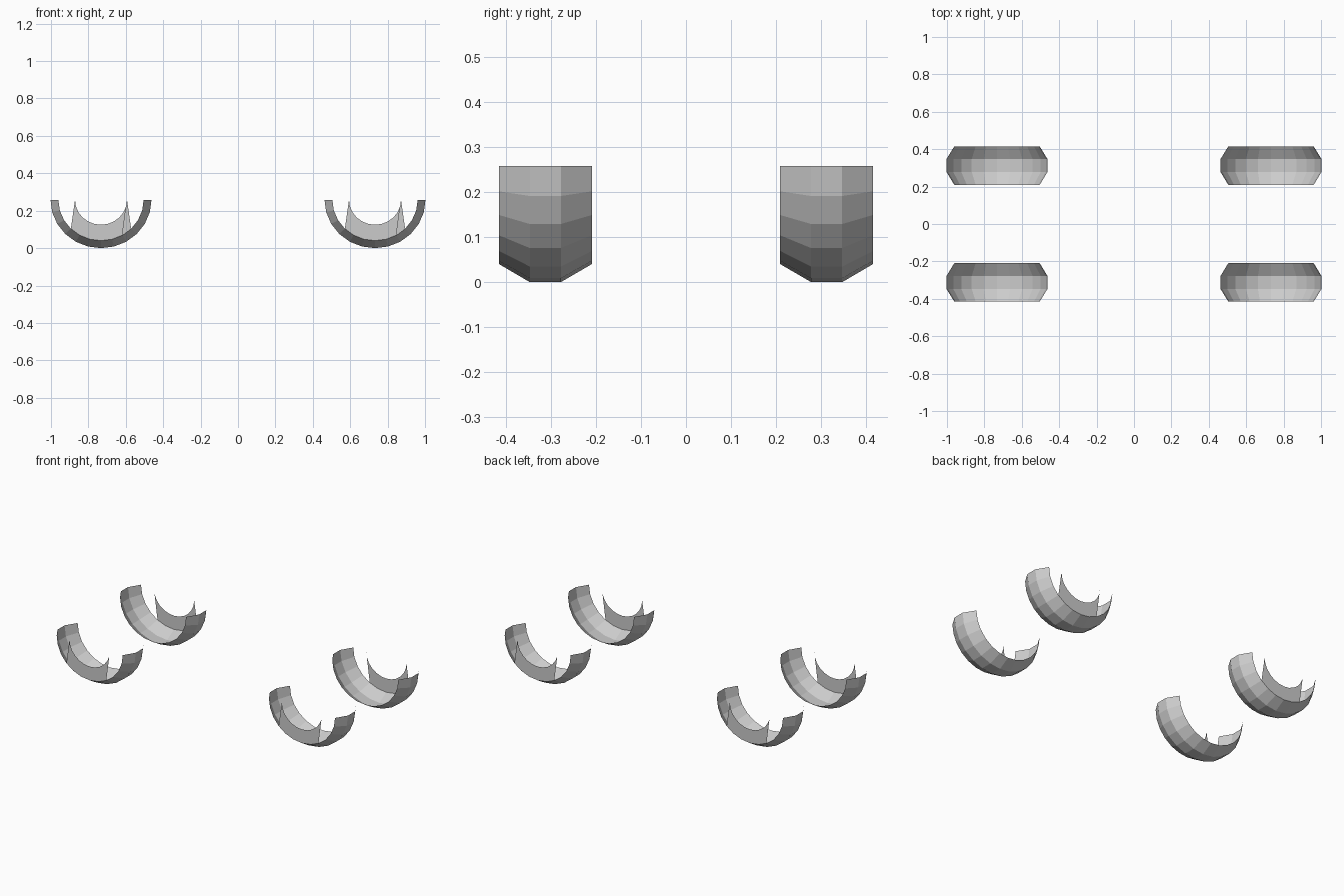
import bpy, bmesh
from math import sin, cos, radians, pi

if "Cube" in bpy.data.objects:
    bpy.data.objects.remove(bpy.data.objects["Cube"])

CX, CZ = 0.7325, 0.258       # wheel centre
SQUASH = 0.956               # slight vertical flattening
STEP = 15                    # 24-sided wheel, lower half only
PROFILE = [(-0.4155, 0.228), (-0.347, 0.27), (-0.278, 0.27), (-0.209, 0.228)]


def point(cx, r, deg, y):
    """Point on the wheel, angle measured from straight down towards +x."""
    a = radians(deg)
    return (cx + r * sin(a), y, CZ - r * SQUASH * cos(a))


def make(name, rings_to_faces, turned):
    bm = bmesh.new()
    rings_to_faces(bm)
    me = bpy.data.meshes.new(name)
    bm.to_mesh(me)
    bm.free()
    ob = bpy.data.objects.new(name, me)
    bpy.context.collection.objects.link(ob)
    if turned:
        ob.rotation_euler.z = pi


def tread(cx):
    # open half-round band swept from the four-point profile
    def build(bm):
        rows = [[bm.verts.new(point(cx, r, d, y)) for y, r in PROFILE]
                for d in range(-90, 91, STEP)]
        for a, b in zip(rows, rows[1:]):
            for j in range(len(PROFILE) - 1):
                bm.faces.new((a[j], a[j + 1], b[j + 1], b[j]))
        bmesh.ops.recalc_face_normals(bm, faces=bm.faces)
        bm.normal_update()
        low = min(bm.faces, key=lambda f: f.calc_center_median().z)
        if low.normal.z > 0:
            bmesh.ops.reverse_faces(bm, faces=bm.faces)
    return build


def sidewall(cx):
    # flat outer wall: full inner arc, shorter outer arc
    def build(bm):
        y, r_out = PROFILE[0]
        pts = [point(cx, r_out, d, y) for d in range(-45, 31, STEP)]
        pts += [point(cx, 0.139, d, y) for d in range(90, -91, -STEP)]
        f = bm.faces.new([bm.verts.new(p) for p in pts])
        f.normal_update()
        if f.normal.y > 0:
            f.normal_flip()
    return build


# front wheels, then the same pair turned half round for the back
for end, turned in (("front", False), ("back", True)):
    for side, s in (("left", -1), ("right", 1)):
        make(f"{end}_{side}_tread", tread(s * CX), turned)
        make(f"{end}_{side}_sidewall", sidewall(s * CX), turned)
